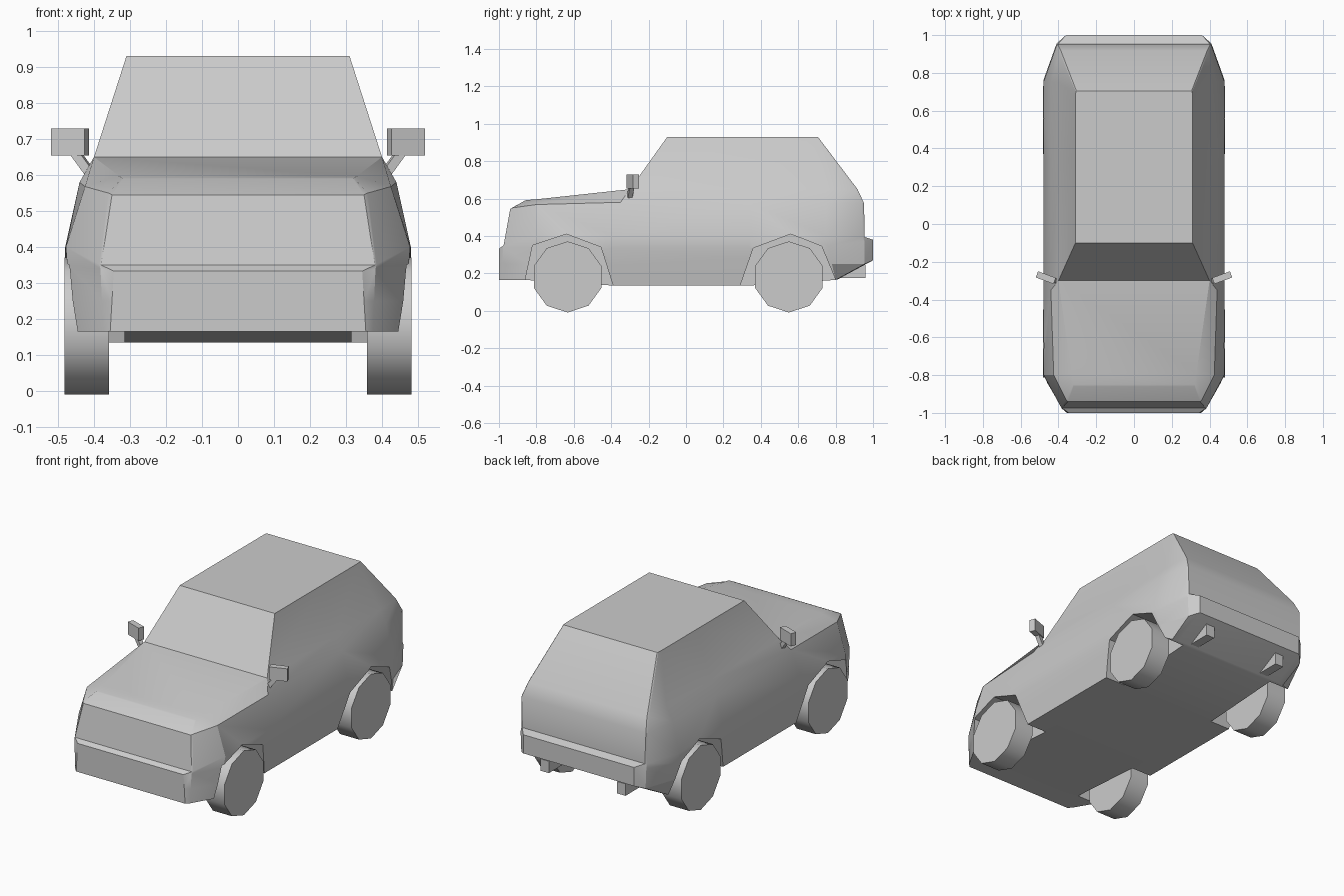
import bpy, bmesh, math
from mathutils import Vector, Matrix

if "Cube" in bpy.data.objects:
    bpy.data.objects.remove(bpy.data.objects["Cube"])


def finish(bm, name, smooth=None):
    bmesh.ops.recalc_face_normals(bm, faces=bm.faces)
    me = bpy.data.meshes.new(name)
    bm.to_mesh(me)
    bm.free()
    ob = bpy.data.objects.new(name, me)
    bpy.context.collection.objects.link(ob)
    if smooth:
        smooth_by_angle(ob, smooth)
    return ob


def activate(ob):
    bpy.ops.object.select_all(action='DESELECT')
    ob.select_set(True)
    bpy.context.view_layer.objects.active = ob


def smooth_by_angle(ob, deg):
    activate(ob)
    bpy.ops.object.shade_smooth_by_angle(angle=math.radians(deg))


def box(name, loc, size, rot=Matrix.Identity(4)):
    bm = bmesh.new()
    bmesh.ops.create_cube(bm, size=1, matrix=Matrix.Translation(loc) @ rot @ Matrix.Diagonal((*size, 1)))
    return finish(bm, name)


def prism(name, profile, x0, x1):
    bm = bmesh.new()
    a, b = [[bm.verts.new((x, y, z)) for y, z in profile] for x in (x0, x1)]
    bm.faces.new(a)
    bm.faces.new(b)
    n = len(a)
    for i in range(n):
        bm.faces.new((a[i], a[(i + 1) % n], b[(i + 1) % n], b[i]))
    return finish(bm, name)


# Body: half outlines from front to back, stacked from floor to roof
levels = [
    [(.355, -1, .165), (.375, -.98, .165), (.445, -.86, .165), (.445, -.39, .135),
     (.445, .34, .135), (.445, .80, .165), (.40, .81, .168), (.36, .815, .17)],
    [(.35, -1, .25), (.378, -.98, .25), (.46, -.84, .25), (.463, -.39, .235),
     (.463, .34, .235), (.465, .78, .25), (.405, .955, .25), (.36, 1, .27)],
    [(.345, -1, .333), (.382, -.978, .34), (.474, -.81, .345), (.48, -.39, .335),
     (.48, .34, .335), (.48, .76, .345), (.41, .955, .37), (.36, 1, .38)],
    [(.38, -.975, .35), (.385, -.97, .352), (.478, -.80, .40), (.48, -.39, .40),
     (.48, .34, .40), (.48, .75, .40), (.41, .945, .395), (.40, .955, .395)],
    [(.35, -.94, .545), (.36, -.93, .55), (.425, -.80, .568), (.44, -.35, .58),
     (.44, .34, .575), (.44, .75, .575), (.412, .94, .575), (.405, .952, .575)],
    [(.32, -.86, .59), (.322, -.85, .592), (.33, -.79, .597), (.40, -.30, .65),
     (.40, .34, .65), (.40, .75, .65), (.393, .905, .65), (.387, .917, .65)],
]
roof = [(.31, -.10, .93), (.31, .34, .93), (.31, .67, .93), (.308, .70, .93), (.305, .705, .93)]
bm = bmesh.new()
R = [[bm.verts.new(p) for p in lv] for lv in levels + [roof]]
L = [[bm.verts.new((-p[0], p[1], p[2])) for p in lv] for lv in levels + [roof]]
n, cab = 8, 3


def strip(lo, hi):
    for i in range(len(lo) - 1):
        bm.faces.new((lo[i], lo[i + 1], hi[i + 1], hi[i]))


for k in range(5):
    strip(R[k], R[k + 1])
    strip(L[k], L[k + 1])
    for e in (0, -1):                                  # front and rear panels
        bm.faces.new((R[k][e], R[k + 1][e], L[k + 1][e], L[k][e]))
strip(R[0], L[0])                                      # floor
strip(R[5][:cab + 1], L[5][:cab + 1])                  # hood
strip(R[6], L[6])                                      # roof
for S in (R, L):                                       # side windows
    strip(S[5][cab:], S[6])
bm.faces.new((R[5][cab], R[6][0], L[6][0], L[5][cab]))     # windscreen
bm.faces.new((R[5][-1], R[6][-1], L[6][-1], L[5][-1]))     # rear window
body = finish(bm, "car_body")

# Wheel arches cut from the body
front_arch = [(-.87, .05), (-.86, .165), (-.82, .35), (-.64, .41), (-.455, .34), (-.39, .135), (-.37, .05)]
rear_arch = [(.27, .05), (.29, .135), (.36, .335), (.56, .41), (.725, .345), (.80, .165), (.83, .05)]
for profile in (front_arch, rear_arch):
    for s in (1, -1):
        cutter = prism("arch_cutter", profile, s * .315, s * .6)
        cutter.hide_render = True
        mod = body.modifiers.new("arch", 'BOOLEAN')
        mod.operation = 'DIFFERENCE'
        mod.solver = 'EXACT'
        mod.object = cutter
        activate(body)
        bpy.ops.object.modifier_apply(modifier=mod.name)
        bpy.data.objects.remove(cutter)
smooth_by_angle(body, 25)

# Wheels: ten-sided
for label, y in (("front", -.633), ("rear", .55)):
    for side, s in (("right", 1), ("left", -1)):
        bm = bmesh.new()
        bmesh.ops.create_cone(bm, cap_ends=True, segments=10, radius1=.19, radius2=.19, depth=.124)
        turn = Matrix.Rotation(math.pi / 2, 4, 'Y') @ Matrix.Rotation(math.pi / 2, 4, 'Z')
        bmesh.ops.transform(bm, verts=bm.verts, matrix=Matrix.Translation((s * .42, y, .181)) @ turn)
        finish(bm, f"{label}_wheel_{side}", 40)

# Door mirrors, their stalks and the exhaust pipes
for side, s in (("right", 1), ("left", -1)):
    box(f"mirror_{side}", (s * .467, -.284, .692), (.10, .035, .075),
        Matrix.Rotation(s * math.radians(20), 4, 'Z'))
    a, b = Vector((s * .40, -.305, .59)), Vector((s * .458, -.29, .67))
    box(f"mirror_stalk_{side}", (a + b) / 2, (.025, .025, (b - a).length),
        (b - a).to_track_quat('Z', 'Y').to_matrix().to_4x4())
    box(f"exhaust_{side}", (s * .25, .88, .21), (.055, .16, .07))
